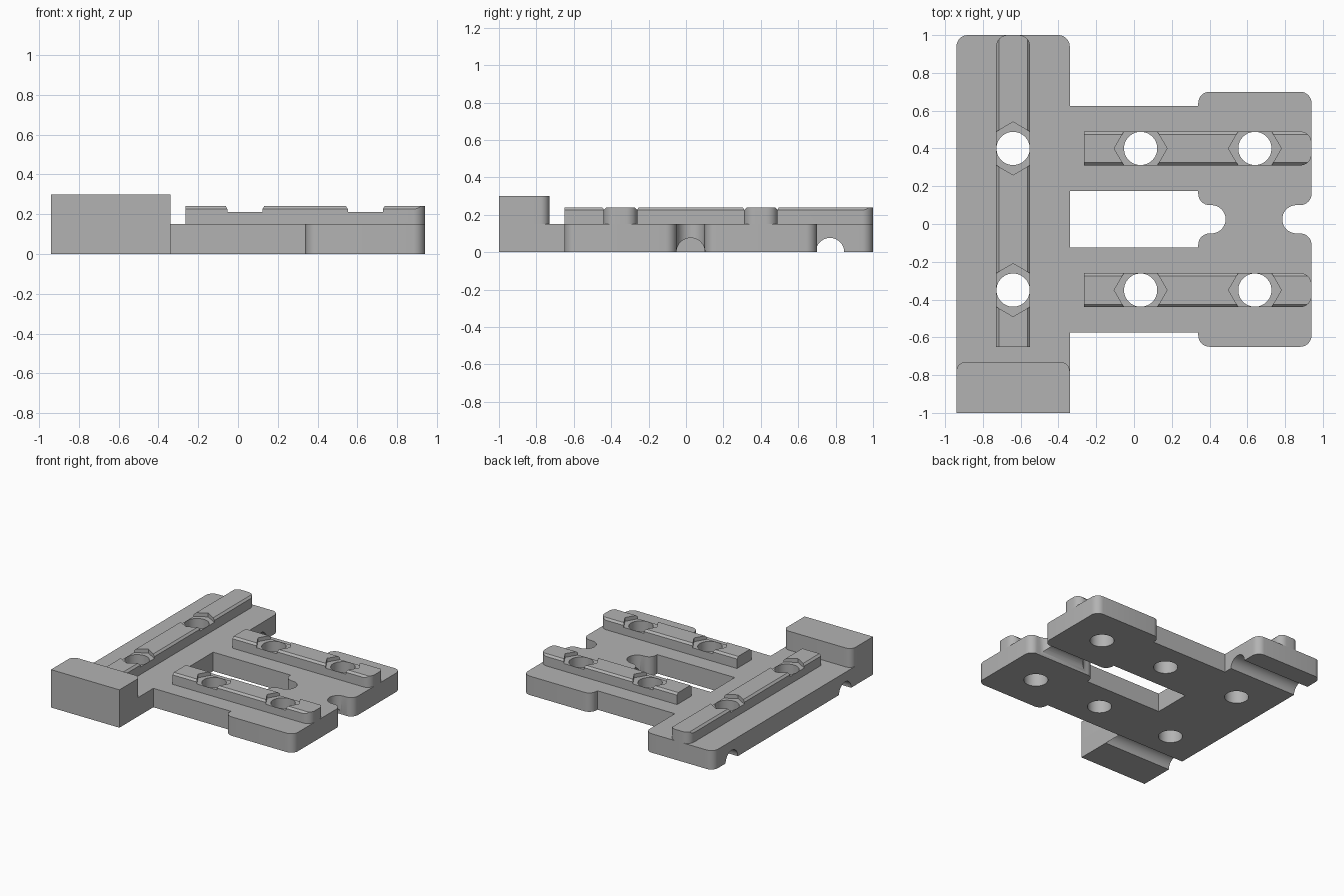
import bpy, bmesh
from math import pi, sin, cos, radians
from mathutils import Vector, Matrix

cube = bpy.data.objects.get("Cube")
if cube:
    bpy.data.objects.remove(cube, do_unlink=True)

grey = bpy.data.materials.new("matte_grey")
grey.use_nodes = True
colour = (0.45, 0.45, 0.45, 1)
grey.diffuse_color = colour
grey.node_tree.nodes["Principled BSDF"].inputs["Base Color"].default_value = colour

MID = 0.025                                   # y of the plate's arm symmetry line
ROWS = (MID - 0.375, MID + 0.375)             # y of the two screw rows
BAR_X, HOLES_X = -0.64, (0.035, 0.64)
HOLE_R, GROOVE_R, FILLET = 0.088, 0.076, 0.06


def rounded(corners, steps=8):
    """Outline through (x, y, radius) corners, each filleted by its radius."""
    pts = []
    for i, (x, y, r) in enumerate(corners):
        p = Vector((x, y))
        if not r:
            pts.append(p)
            continue
        a = (Vector(corners[i - 1][:2]) - p).normalized()
        b = (Vector(corners[(i + 1) % len(corners)][:2]) - p).normalized()
        centre = p + (a + b) * r              # corners are all square
        for k in range(steps + 1):
            t = k / steps * pi / 2
            pts.append(centre - b * r * cos(t) - a * r * sin(t))
    return pts


def prism(name, pts, z0, z1):
    bm = bmesh.new()
    face = bm.faces.new([bm.verts.new((p[0], p[1], z0)) for p in pts])
    top = bmesh.ops.extrude_face_region(bm, geom=[face])["geom"]
    bmesh.ops.translate(bm, vec=(0, 0, z1 - z0),
                        verts=[v for v in top if isinstance(v, bmesh.types.BMVert)])
    bmesh.ops.recalc_face_normals(bm, faces=bm.faces)
    mesh = bpy.data.meshes.new(name)
    bm.to_mesh(mesh)
    bm.free()
    mesh.materials.append(grey)
    ob = bpy.data.objects.new(name, mesh)
    bpy.context.collection.objects.link(ob)
    return ob


def ring(x, y, r, n, turn=0.0):
    return [(x + r * cos(2 * pi * k / n + turn), y + r * sin(2 * pi * k / n + turn))
            for k in range(n)]


def hole(x, y):
    return prism("hole_cutter", ring(x, y, HOLE_R, 48), -0.1, 0.5)


def groove(y, x0, x1):
    """Round channel along x, cut into the underside."""
    ob = prism("groove_cutter", ring(0, y, GROOVE_R, 48), x0, x1)
    ob.data.transform(Matrix(((0, 0, 1, 0), (0, 1, 0, 0), (-1, 0, 0, 0), (0, 0, 0, 1))))
    return ob


def cut(ob, cutters):
    bpy.context.view_layer.objects.active = ob
    for c in cutters:
        c.hide_render = True
        mod = ob.modifiers.new("cut", 'BOOLEAN')
        mod.operation, mod.solver, mod.object = 'DIFFERENCE', 'EXACT', c
        bpy.ops.object.modifier_apply(modifier=mod.name)
        bpy.data.objects.remove(c, do_unlink=True)


def smooth(ob):
    bpy.ops.object.select_all(action='DESELECT')
    ob.select_set(True)
    bpy.context.view_layer.objects.active = ob
    bpy.ops.object.shade_smooth_by_angle(angle=radians(30))


def mirrored(half):
    """Close a half outline (y above MID) with its mirror image."""
    return half + [(x, 2 * MID - y, r) for x, y, r in reversed(half)]


# Base plate: long bar, two arms and the end block with its side bite
upper = [(0.785, 0.10, 0.0749), (0.94, 0.10, FILLET), (0.94, 0.70, FILLET),
         (0.34, 0.70, FILLET), (0.34, 0.625, 0), (-0.34, 0.625, 0)]
lower = [(x, 2 * MID - y, r) for x, y, r in reversed(upper)]
bar = [(-0.34, 1, FILLET), (-0.94, 1, FILLET), (-0.94, -1, 0), (-0.34, -1, 0)]
plate = prism("base_plate", rounded(upper + bar + lower), 0, 0.15)

# Central slot with a narrow rounded end, grooves and screw holes
slot = mirrored([(-0.34, 0.175, 0), (0.34, 0.175, 0), (0.34, 0.10, FILLET),
                 (0.485, 0.10, 0.0749)])
cutters = [prism("slot_cutter", rounded(slot), -0.1, 0.3),
           groove(0.77, -1.1, -0.3), groove(-0.65, -1.1, -0.34), groove(MID, 0.4, 0.9)]
cutters += [hole(x, y) for x in (BAR_X, *HOLES_X) for y in ROWS]
cut(plate, cutters)
smooth(plate)

# Raised stop block at the front of the bar
stop = prism("stop_block", rounded([(-0.94, -1, 0), (-0.34, -1, 0),
                                    (-0.34, -0.73, 0.05), (-0.94, -0.73, 0.05)]), 0.15, 0.30)
smooth(stop)


def rail(name, start, length, along_y, holes):
    """Chamfered rail with a rounded far end, hexagonal nut seats and holes."""
    w, c, z0, z1 = 0.09, 0.015, 0.15, 0.24
    ob = prism(name, rounded([(0, -w, 0), (length, -w, FILLET),
                              (length, w, FILLET), (0, w, 0)]), z0, z1)
    cutters = []
    for s in (-1, 1):                         # long top edges
        wedge = prism("chamfer_cutter", [(s * w, z1 - c), (s * (w + c), z1 - c),
                                         (s * (w + c), z1 + c), (s * (w - 2 * c), z1 + c)], -0.1, length + 0.1)
        wedge.data.transform(Matrix(((0, 0, 1, 0), (1, 0, 0, 0), (0, 1, 0, 0), (0, 0, 0, 1))))
        cutters.append(wedge)
    for x in holes:
        cutters.append(prism("seat_cutter", ring(x, 0, 0.14, 6), 0.21, 0.4))
        cutters.append(hole(x, 0))
    cut(ob, cutters)
    ob.data.transform(Matrix.Translation((*start, 0)) @ Matrix.Rotation(pi / 2 * along_y, 4, 'Z'))
    smooth(ob)


# Rails on the bar and on both arms
rail("bar_rail", (BAR_X, -0.65), 1.65, 1, [y + 0.65 for y in ROWS])
for name, y in zip(("front_arm_rail", "back_arm_rail"), ROWS):
    rail(name, (-0.265, y), 1.205, 0, [x + 0.265 for x in HOLES_X])
